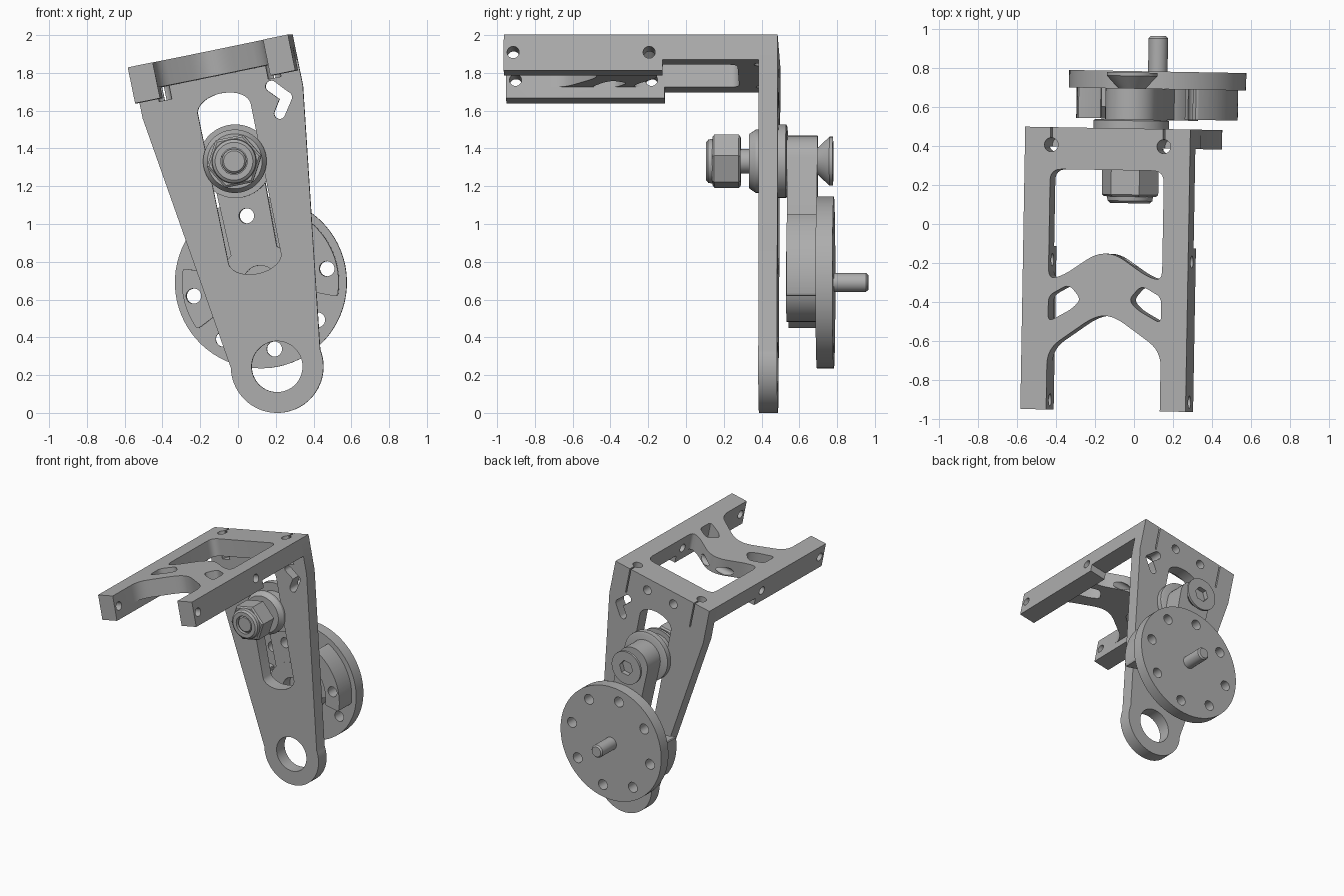
import bpy, bmesh, math
from mathutils import Matrix, Vector

if "Cube" in bpy.data.objects:
    bpy.data.objects.remove(bpy.data.objects["Cube"], do_unlink=True)

# One grey metal for the whole assembly
metal = bpy.data.materials.new("grey metal")
metal.use_nodes = True
grey = (0.42, 0.42, 0.42, 1)
metal.diffuse_color = grey
metal.node_tree.nodes["Principled BSDF"].inputs["Base Color"].default_value = grey

# Assembly leans sideways around the pivot ring; parts use local x, y, z
LEAN = (Matrix.Rotation(math.radians(-1), 4, 'Z') @ Matrix.Translation((0.2, 0, 0.245))
        @ Matrix.Rotation(math.radians(-11.6), 4, 'Y'))
AXES = {'x': lambda a, b, d: (d, a, b), 'y': lambda a, b, d: (a, d, b), 'z': lambda a, b, d: (a, b, d)}


def finish(name, bm):
    bmesh.ops.recalc_face_normals(bm, faces=bm.faces)
    me = bpy.data.meshes.new(name)
    bm.to_mesh(me)
    bm.free()
    me.materials.append(metal)
    ob = bpy.data.objects.new(name, me)
    bpy.context.collection.objects.link(ob)
    return ob


def prism(name, outline, axis, lo, hi):
    """Extrude a 2D outline along an axis."""
    bm = bmesh.new()
    f = bm.faces.new([bm.verts.new(AXES[axis](a, b, lo)) for a, b in outline])
    ext = bmesh.ops.extrude_face_region(bm, geom=[f])
    move = Vector(AXES[axis](0, 0, hi - lo))
    bmesh.ops.translate(bm, vec=move, verts=[g for g in ext["geom"] if isinstance(g, bmesh.types.BMVert)])
    return finish(name, bm)


def lathe(name, profile, z, sides=48):
    """Revolve (y, radius) pairs around a front-to-back axis at height z."""
    bm = bmesh.new()
    rings = [[bm.verts.new((x, y, z + h)) for x, h in circle(0, 0, r, sides)] for y, r in profile]
    for a, b in zip(rings, rings[1:]):
        for i in range(sides):
            j = (i + 1) % sides
            bm.faces.new((a[i], a[j], b[j], b[i]))
    bm.faces.new(rings[0])
    bm.faces.new(rings[-1])
    return finish(name, bm)


def circle(a, b, r, n=32):
    return [(a + r * math.cos(2 * math.pi * i / n), b + r * math.sin(2 * math.pi * i / n)) for i in range(n)]


def capsule(p, r, q, s, n=16):
    """Tangent hull of a circle (p, r) and a circle (q, s)."""
    d = Vector(q) - Vector(p)
    base, half = math.atan2(d.y, d.x), math.acos((r - s) / d.length)
    pts = []
    for c, rad, start, sweep in ((q, s, -half, 2 * half), (p, r, half, 2 * math.pi - 2 * half)):
        for i in range(n + 1):
            t = base + start + sweep * i / n
            pts.append((c[0] + rad * math.cos(t), c[1] + rad * math.sin(t)))
    return pts


def rounded(points, r, n=6):
    """Soften each corner of a polygon."""
    out = []
    for i, p in enumerate(points):
        c = Vector(p)
        ends = []
        for nb in (points[i - 1], points[(i + 1) % len(points)]):
            e = Vector(nb) - c
            ends.append(c + e.normalized() * min(r, e.length * 0.45))
        for k in range(n + 1):
            t = k / n
            out.append(tuple(ends[0] * (1 - t) ** 2 + c * 2 * t * (1 - t) + ends[1] * t * t))
    return out


def mirrored(half):
    return half + [(-a, b) for a, b in reversed(half)]


def box(a0, a1, b0, b1):
    return [(a0, b0), (a1, b0), (a1, b1), (a0, b1)]


def boolean(ob, tools, op='DIFFERENCE'):
    for t in tools:
        m = ob.modifiers.new("cut", 'BOOLEAN')
        m.object, m.operation, m.solver = t, op, 'EXACT'
    dg = bpy.context.evaluated_depsgraph_get()
    me = bpy.data.meshes.new_from_object(ob.evaluated_get(dg))
    ob.modifiers.clear()
    ob.data = me
    for t in tools:
        bpy.data.objects.remove(t, do_unlink=True)


def hole(outline, axis, lo, hi):
    return prism("cutter", outline, axis, lo, hi)


TOP, HALF, INNER = 1.706, 0.433, 0.298
PLATE_F, PLATE_B = 0.39, 0.49
WHEEL_Z, BOLT_Z = 0.455, 1.11

# Swing plate: straight shoulders tapering to the pivot ring
ring = [(0.245 * math.cos(t), 0.245 * math.sin(t))
        for t in (math.radians(10 - 200 * i / 40) for i in range(41))]
plate = prism("swing_plate", [(-HALF, 1.43), (-HALF, TOP), (HALF, TOP), (HALF, 1.43)] + ring,
              'y', PLATE_F, PLATE_B)
slot = [(0.143 * math.cos(t), (1.39 if t < math.pi else 0.59) + 0.087 * math.sin(t))
        for t in (math.pi * i / 16.5 for i in range(33))]
cuts = [hole(o, 'y', 0.3, 0.6) for o in (
    circle(0, 0, 0.135, 48), slot, circle(0.12, 1.61, 0.035), circle(-0.12, 1.61, 0.035))]
elbow = hole(capsule((0.268, 1.46), 0.03, (0.335, 1.387), 0.029), 'y', 0.3, 0.6)
boolean(elbow, [hole(capsule((0.335, 1.387), 0.03, (0.283, 1.31), 0.029), 'y', 0.3, 0.6)], 'UNION')
boolean(plate, cuts + [elbow])

# Top frame: thin deck with deeper front arms, braced by a chevron
frame = prism("top_frame", box(-HALF, HALF, -0.96, PLATE_F + 0.002), 'z', 1.571, TOP)
blocks = [prism("block", box(s * 0.3655 - 0.0675, s * 0.3655 + 0.0675, -0.96, -0.12), 'z', 1.512, TOP)
          for s in (-1, 1)]
boolean(frame, blocks, 'UNION')
rear = rounded(mirrored([(INNER, 0.275), (INNER, -0.29), (0.22, -0.27), (0.05, -0.155)]), 0.06)
front = rounded(mirrored([(INNER, -1.2), (INNER, -0.65), (0.05, -0.475)]), 0.08)
cuts = [hole(rear, 'z', 1.4, 1.8), hole(front, 'z', 1.4, 1.8)]
for s in (-1, 1):
    window = [(s * 0.296, -0.375), (s * 0.19, -0.315), (s * 0.125, -0.39), (s * 0.17, -0.44), (s * 0.296, -0.51)]
    cuts.append(hole(rounded(window, 0.035), 'z', 1.4, 1.8))
for y in (-0.91, -0.19):
    cuts.append(hole(circle(y, 1.61, 0.032), 'x', -0.6, 0.6))
boolean(frame, cuts)

# Corner screw holes with thin slits, shared by frame and plate
for ob in (frame, plate):
    boolean(ob, [hole(o, 'z', 1.5, 1.8) for s in (-1, 1) for o in (
        circle(s * 0.295, 0.4, 0.036), box(s * 0.295 - 0.005, s * 0.295 + 0.005, 0.41, 0.6))])


def bolt_circle(lo, hi):
    return [hole(circle(0.36 * math.cos(a), WHEEL_Z + 0.36 * math.sin(a), 0.04), 'y', lo, hi)
            for a in (math.pi / 4 * i for i in range(8))]


# Drive wheel and its shaft
wheel = lathe("drive_wheel", [(0.695, 0.455), (0.785, 0.455)], WHEEL_Z, 72)
boolean(wheel, bolt_circle(0.6, 0.9))
lathe("shaft", [(0.78, 0.05), (0.955, 0.05), (0.967, 0.04)], WHEEL_Z, 32)

# Crank horn: hub, link to the bolt and two curved pads
horn = lathe("crank_horn", [(0.535, 0.21), (0.698, 0.21)], WHEEL_Z)
link = prism("link", capsule((0, WHEEL_Z), 0.12, (0, BOLT_Z), 0.135), 'y', 0.537, 0.697)
parts = [link]
for a0, a1 in ((-22, 50), (158, 205)):
    arc = [math.radians(a0 + (a1 - a0) * i / 16) for i in range(17)]
    pad = [(0.415 * math.cos(t), WHEEL_Z + 0.415 * math.sin(t)) for t in arc]
    pad += [(0.29 * math.cos(t), WHEEL_Z + 0.29 * math.sin(t)) for t in reversed(arc)]
    parts.append(prism("pad", rounded(pad, 0.02, 2), 'y', 0.54, 0.696))
parts.append(prism("spoke", box(-0.32, 0.32, WHEEL_Z - 0.08, WHEEL_Z + 0.08), 'y', 0.6, 0.695))
boolean(horn, parts, 'UNION')
boolean(horn, bolt_circle(0.4, 0.8) + [hole(circle(0, WHEEL_Z, 0.09), 'y', 0.5, 0.62)])

# Roller guide running in the slot, with flanges on both faces
lathe("roller", [(0.335, 0.145), (0.37, 0.168), (0.388, 0.168), (0.388, 0.13), (0.488, 0.13),
                 (0.488, 0.195), (0.53, 0.195), (0.537, 0.18)], BOLT_Z)

# Countersunk bolt with a hex socket
bolt = lathe("bolt", [(0.115, 0.055), (0.125, 0.065), (0.69, 0.065), (0.76, 0.13), (0.778, 0.13)], BOLT_Z)
boolean(bolt, [hole(circle(0, BOLT_Z, 0.06, 6), 'y', 0.74, 0.9)])

# Lock nut: hex body with a rounded collar
nut = lathe("lock_nut", [(0.14, 0.135), (0.15, 0.148), (0.28, 0.148), (0.29, 0.135)], BOLT_Z, 6)
boolean(nut, [hole(circle(0, BOLT_Z, 0.066), 'y', 0.05, 0.4)])
collar = lathe("nut_collar", [(0.106, 0.1), (0.118, 0.115), (0.15, 0.12)], BOLT_Z)
boolean(collar, [hole(circle(0, BOLT_Z, 0.07), 'y', 0.05, 0.14)])

# Lean every part into place and smooth only the curved walls
for ob in bpy.context.collection.objects:
    if ob.type == 'MESH' and ob.data.materials and ob.data.materials[0] == metal:
        ob.data.transform(LEAN)
        ob.data.shade_smooth()
        ob.data.set_sharp_from_angle(angle=math.radians(30))
